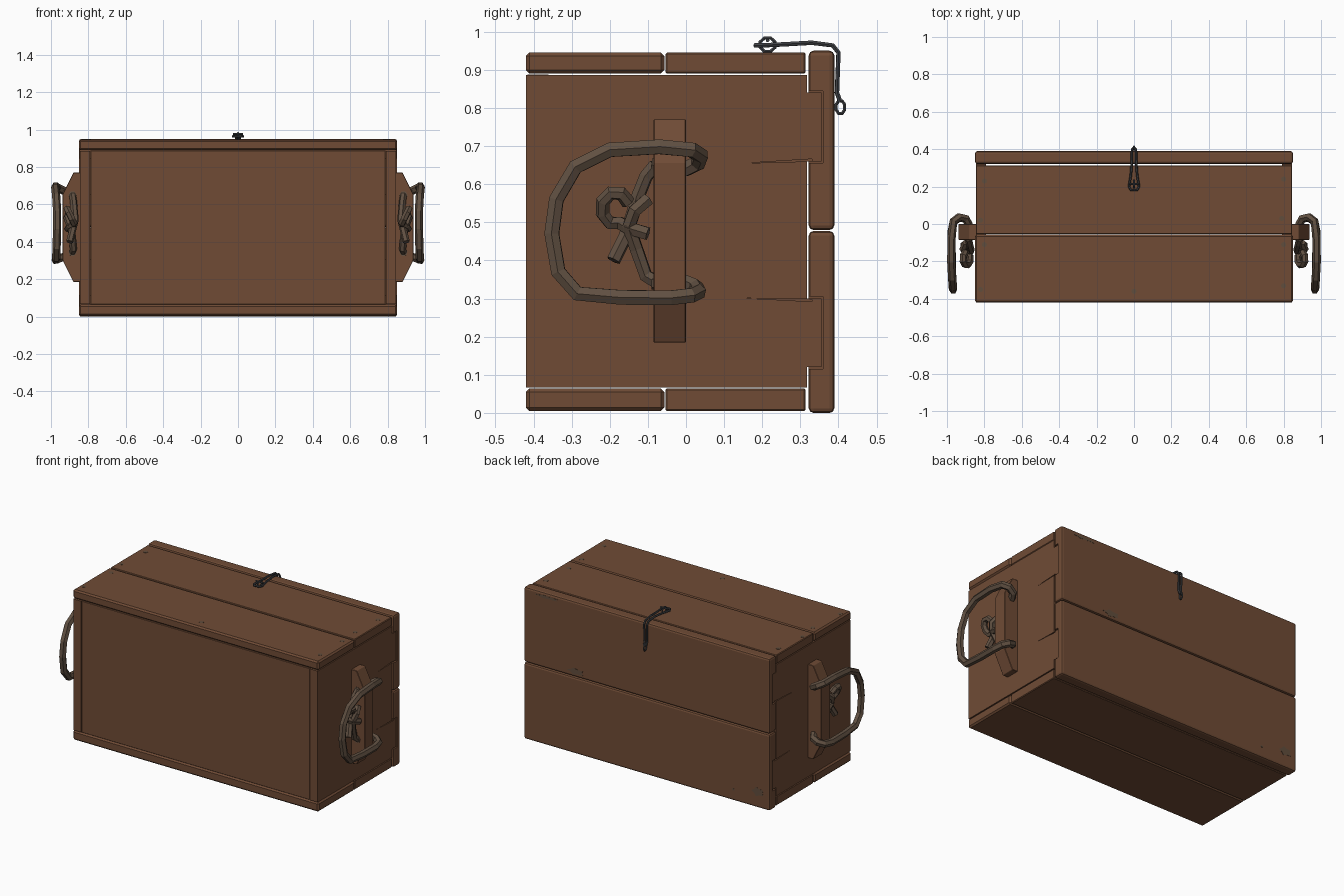
import bpy, bmesh, math
from mathutils import Vector

if "Cube" in bpy.data.objects:
    bpy.data.objects.remove(bpy.data.objects["Cube"])


def material(name, r, g, b):
    m = bpy.data.materials.new(name)
    m.use_nodes = True
    m.diffuse_color = (r, g, b, 1)
    bsdf = m.node_tree.nodes["Principled BSDF"]
    bsdf.inputs["Base Color"].default_value = (r, g, b, 1)
    bsdf.inputs["Roughness"].default_value = 0.8
    return m


WOOD = material("brown wood", 0.16, 0.071, 0.036)
ROPE = material("old rope", 0.118, 0.08, 0.054)
WIRE = material("dark wire", 0.055, 0.058, 0.064)
WORN = material("worn grey wood", 0.12, 0.075, 0.046)


def apply_modifier(ob, mod):
    bpy.ops.object.select_all(action='DESELECT')
    bpy.context.view_layer.objects.active = ob
    ob.select_set(True)
    bpy.ops.object.modifier_apply(modifier=mod.name)


def prism(name, outline, start, end, mat, axis="x", bevel=0.0, segments=1):
    """Extrude an outline along x (y,z outline) or along y (x,z outline)."""
    def place(p, d):
        return (d, p[0], p[1]) if axis == "x" else (p[0], d, p[1])
    bm = bmesh.new()
    face = bm.faces.new([bm.verts.new(place(p, start)) for p in outline])
    ext = bmesh.ops.extrude_face_region(bm, geom=[face])
    verts = [v for v in ext["geom"] if isinstance(v, bmesh.types.BMVert)]
    shift = Vector(place((0, 0), end - start))
    bmesh.ops.translate(bm, verts=verts, vec=shift)
    bmesh.ops.recalc_face_normals(bm, faces=bm.faces)
    me = bpy.data.meshes.new(name)
    bm.to_mesh(me)
    bm.free()
    ob = bpy.data.objects.new(name, me)
    bpy.context.collection.objects.link(ob)
    me.materials.append(mat)
    if bevel:
        mod = ob.modifiers.new("soft edges", 'BEVEL')
        mod.width, mod.segments = bevel, segments
        apply_modifier(ob, mod)
    return ob


def rect(a0, a1, b0, b1):
    return [(a0, b0), (a1, b0), (a1, b1), (a0, b1)]


def box(name, x, y, z, mat=WOOD, bevel=0.004, segments=1):
    return prism(name, rect(*y, *z), x[0], x[1], mat, "x", bevel, segments)


def cut(ob, cutter):
    mod = ob.modifiers.new("cut", 'BOOLEAN')
    mod.operation, mod.solver, mod.object = 'DIFFERENCE', 'EXACT', cutter
    apply_modifier(ob, mod)
    bpy.data.objects.remove(cutter)


def cord(name, points, radius, mat, closed=False, sides=1):
    cu = bpy.data.curves.new(name, 'CURVE')
    cu.dimensions = '3D'
    cu.bevel_depth, cu.bevel_resolution, cu.use_fill_caps = radius, sides, True
    sp = cu.splines.new('POLY')
    sp.points.add(len(points) - 1)
    for p, co in zip(sp.points, points):
        p.co = (*co, 1)
    sp.use_cyclic_u, sp.use_smooth = closed, False
    ob = bpy.data.objects.new(name, cu)
    bpy.context.collection.objects.link(ob)
    cu.materials.append(mat)
    return ob


# Long walls, two boards each, and the large front panel
for label, z in (("lower", (0.005, 0.064)), ("upper", (0.89, 0.945))):
    box(label + "_front_board", (-0.85, 0.85), (-0.42, -0.057), z, bevel=0.009)
    box(label + "_rear_board", (-0.845, 0.845), (-0.054, 0.314), z)
box("front_panel", (-0.789, 0.789), (-0.417, -0.36), (0.066, 0.888), bevel=0.002)

# Tab heights shared by the end walls and the lid notches
TABS = ((0.12, 0.30), (0.66, 0.84))

for s, side in ((1, "left"), (-1, "right")):
    # End wall with tabs and two tapering cracks
    outline = [(-0.42, 0.067), (0.317, 0.067)]
    for z0, z1 in TABS:
        outline += [(0.317, z0), (0.355, z0), (0.355, z1), (0.317, z1)]
    outline += [(0.317, 0.887), (-0.42, 0.887)]
    wall = prism(side + "_end_wall", outline, s * 0.791, s * 0.845, WOOD)
    for z, tip in ((0.301, -0.006), (0.655, 0.008)):
        wedge = [(0.155, z), (0.33, z + tip - 0.003), (0.33, z + tip + 0.003)]
        cut(wall, prism("crack_cutter", wedge, s * 0.835, s * 0.86, WOOD))

    # Handle cleat with chamfered ends
    cleat = [(s * x, z) for x, z in ((0.84, 0.185), (0.88, 0.185), (0.937, 0.30),
                                     (0.937, 0.655), (0.88, 0.77), (0.84, 0.77))]
    prism(side + "_handle_cleat", cleat, -0.085, 0.0, WOOD, "y", 0.002)

    # Rope loop passing through the cleat, then two strands and a knot
    loop = [(0.885, -0.09, 0.65), (0.885, 0.0, 0.64), (0.90, 0.03, 0.655),
            (0.935, 0.038, 0.675), (0.965, 0.015, 0.69), (0.975, -0.07, 0.698),
            (0.977, -0.20, 0.69), (0.972, -0.29, 0.645), (0.967, -0.34, 0.56),
            (0.967, -0.352, 0.47), (0.97, -0.335, 0.37), (0.972, -0.285, 0.313),
            (0.975, -0.17, 0.303), (0.975, -0.04, 0.302), (0.965, 0.012, 0.308),
            (0.935, 0.032, 0.318), (0.90, 0.025, 0.33), (0.885, 0.0, 0.34),
            (0.885, -0.09, 0.345)]
    upper = [(0.885, -0.08, 0.65), (0.88, -0.105, 0.62), (0.875, -0.125, 0.57),
             (0.87, -0.14, 0.52), (0.885, -0.16, 0.46), (0.90, -0.19, 0.40)]
    lower = [(0.885, -0.08, 0.345), (0.88, -0.105, 0.36), (0.885, -0.13, 0.43),
             (0.90, -0.15, 0.49), (0.915, -0.135, 0.53), (0.90, -0.10, 0.56)]
    knot = [(0.895 + 0.02 * math.sin(a), -0.185 + 0.036 * math.cos(a),
             0.537 + 0.042 * math.sin(a))
            for a in (math.radians(20 + 45 * i) for i in range(7))]
    knot += [(0.90, -0.15, 0.485), (0.91, -0.10, 0.47)]
    for label, path, r in (("loop", loop, 0.022), ("upper_strand", upper, 0.019),
                           ("lower_strand", lower, 0.019), ("knot", knot, 0.019)):
        cord(side + "_rope_" + label, [(s * x, y, z) for x, y, z in path], r, ROPE)

# Lid of two boards, notched at both ends for the tabs
for label, z, tab in (("lower", (0.0, 0.477), TABS[0]), ("upper", (0.48, 0.95), TABS[1])):
    lid = box(label + "_lid_board", (-0.85, 0.85), (0.322, 0.389), z,
              bevel=0.012, segments=2)
    for s in (1, -1):
        cut(lid, box("notch_cutter", (s * 0.785, s * 0.9), (0.25, 0.359),
                     (tab[0] - 0.005, tab[1] + 0.005), bevel=0))

# Wire hasp folded over the lid edge, with its eye and staple
half = [(0.007, 0.405, 0.815), (0.008, 0.396, 0.84), (0.010, 0.400, 0.945),
        (0.011, 0.385, 0.964), (0.012, 0.33, 0.971), (0.017, 0.26, 0.967),
        (0.027, 0.20, 0.964), (0.017, 0.182, 0.964)]
cord("wire_hasp", half + [(-x, y, z) for x, y, z in reversed(half)], 0.0065, WIRE)


def ring(name, cy, cz, ry, rz, x):
    turn = [math.radians(22.5 + 45 * i) for i in range(8)]
    cord(name, [(x, cy + ry * math.cos(a), cz + rz * math.sin(a)) for a in turn],
         0.005, WIRE, closed=True)


ring("hasp_eye", 0.405, 0.802, 0.012, 0.018, 0)
ring("staple", 0.214, 0.966, 0.021, 0.019, 0)
cord("staple_pin", [(-0.026, 0.214, 0.977), (0.026, 0.214, 0.977)], 0.005, WIRE)

# Worn nail spots on the top boards
for x, y in ((-0.80, 0.23), (-0.82, 0.02), (-0.80, -0.11), (-0.82, -0.35),
             (0.0, -0.36), (0.80, 0.24), (0.79, 0.03), (0.80, -0.11), (0.80, -0.33)):
    bpy.ops.mesh.primitive_cylinder_add(vertices=8, radius=0.014, depth=0.002,
                                        location=(x, y, 0.945))
    spot = bpy.context.object
    spot.name = "nail_spot"
    spot.data.materials.append(WORN)

# Scuffed patches on the lid
for x, z, w, h in ((0.49, 0.515, 0.06, 0.022), (0.69, 0.925, 0.09, 0.010),
                   (-0.77, 0.10, 0.045, 0.030), (-0.60, 0.07, 0.012, 0.008)):
    shape = [(x + w * math.cos(a) * k, z + h * math.sin(a) * k)
             for a, k in ((math.radians(36 * i), 1 - 0.3 * (i % 2)) for i in range(10))]
    prism("scuff_patch", shape, 0.386, 0.390, WORN, "y")
